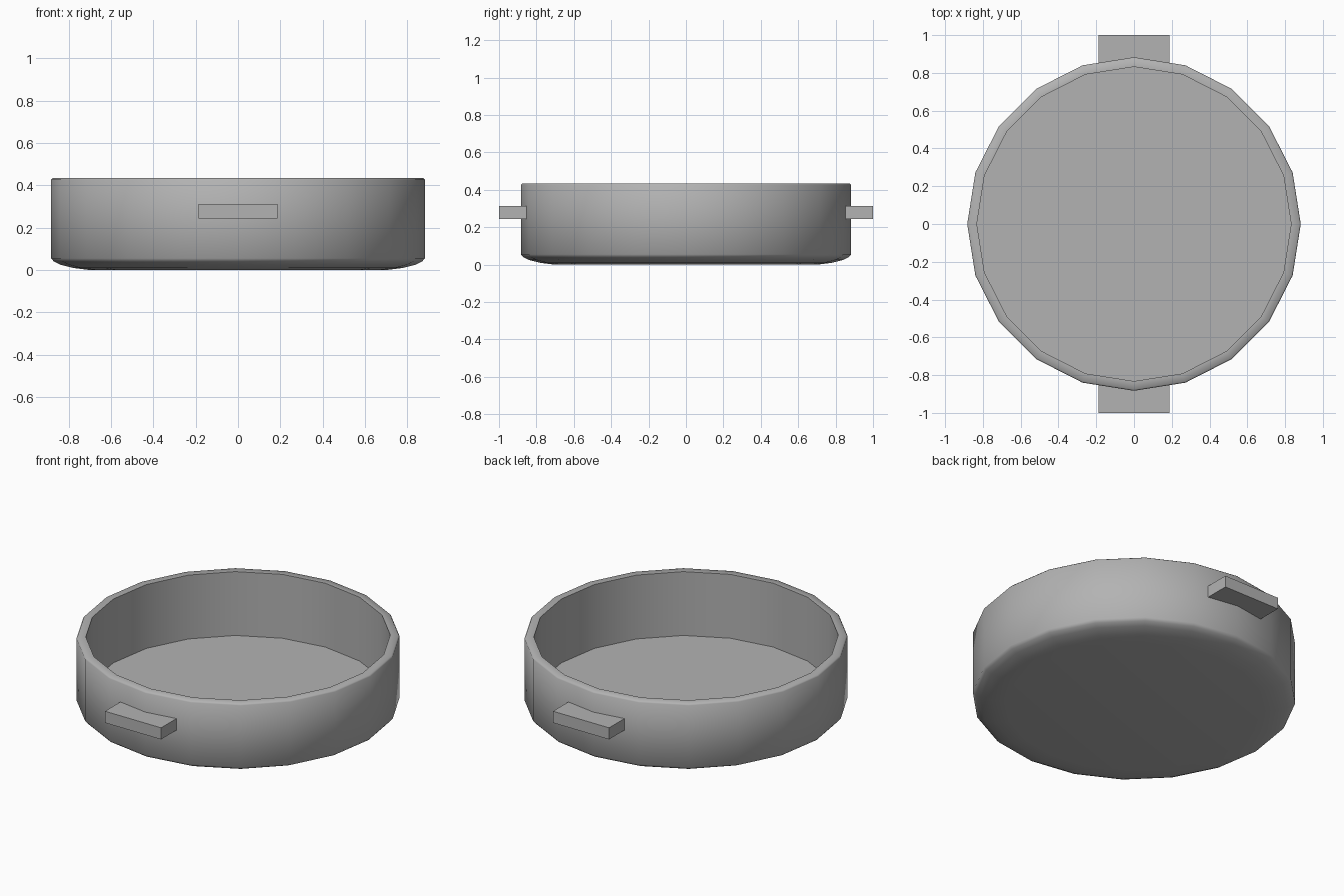
import bpy, bmesh, math

SIDES = 20

cube = bpy.data.objects.get("Cube")
if cube:
    bpy.data.objects.remove(cube, do_unlink=True)

grey = bpy.data.materials.new("metal_grey")
grey.use_nodes = True
colour = (0.45, 0.45, 0.45, 1)
grey.diffuse_color = colour
grey.node_tree.nodes["Principled BSDF"].inputs["Base Color"].default_value = colour


def add_object(name, bm):
    bmesh.ops.recalc_face_normals(bm, faces=bm.faces)
    mesh = bpy.data.meshes.new(name)
    bm.to_mesh(mesh)
    bm.free()
    mesh.materials.append(grey)
    obj = bpy.data.objects.new(name, mesh)
    bpy.context.collection.objects.link(obj)
    return obj


def lathe(name, profile):
    """Turn a radius/height profile around z, capping both ends."""
    bm = bmesh.new()
    rings = []
    for r, z in profile:
        angles = [math.tau * i / SIDES for i in range(SIDES)]
        rings.append([bm.verts.new((r * math.cos(a), r * math.sin(a), z)) for a in angles])
    for low, high in zip(rings, rings[1:]):
        for i in range(SIDES):
            j = (i + 1) % SIDES
            bm.faces.new((low[i], low[j], high[j], high[i]))
    bm.faces.new(rings[0])
    bm.faces.new(rings[-1])
    return add_object(name, bm)


# Pan body: rounded base, straight wall, softened rim, flat inner floor
pan = lathe("pan_body", [
    (0.70, 0.0), (0.78, 0.01), (0.84, 0.025), (0.87, 0.04), (0.883, 0.055),
    (0.883, 0.427), (0.876, 0.435), (0.832, 0.435), (0.832, 0.05),
])
bpy.context.view_layer.objects.active = pan
pan.select_set(True)
bpy.ops.object.shade_smooth_by_angle(angle=math.radians(50))

# Block handles at front and back, seated in the wall
for name, side in (("front_handle", -1), ("back_handle", 1)):
    bm = bmesh.new()
    bmesh.ops.create_cube(bm, size=1)
    bmesh.ops.scale(bm, verts=bm.verts, vec=(0.374, 0.165, 0.07))
    bmesh.ops.translate(bm, verts=bm.verts, vec=(0, side * 0.9175, 0.278))
    add_object(name, bm)
